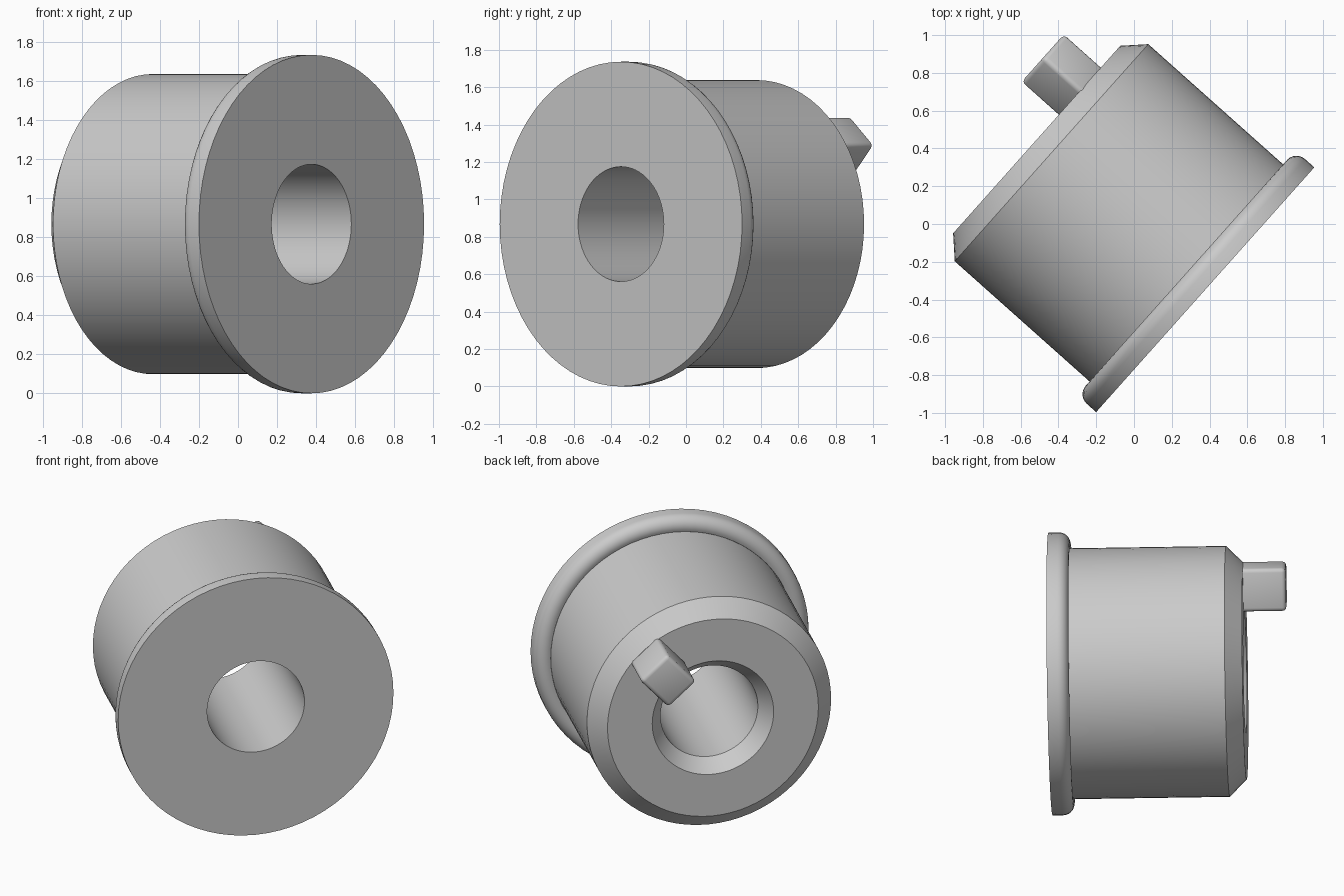
import bpy, bmesh, math
from mathutils import Matrix, Vector

if "Cube" in bpy.data.objects:
    bpy.data.objects.remove(bpy.data.objects["Cube"])

# Shared frame: local z runs along the bore from the flange face to the back, local y is up
back = Vector((-0.7465, 0.6655, 0)).normalized()
up = Vector((0, 0, 1))
side = up.cross(back)
FRAME = Matrix.Translation((0.377, -0.348, 0.868)) @ Matrix((side, up, back)).transposed().to_4x4()


def finish(name, bm, matrix):
    bmesh.ops.recalc_face_normals(bm, faces=bm.faces)
    mesh = bpy.data.meshes.new(name)
    bm.to_mesh(mesh)
    bm.free()
    obj = bpy.data.objects.new(name, mesh)
    bpy.context.collection.objects.link(obj)
    obj.matrix_world = matrix
    bpy.ops.object.select_all(action='DESELECT')
    obj.select_set(True)
    bpy.context.view_layer.objects.active = obj
    return obj


# Flanged bushing: closed (radius, depth) profile revolved about the bore axis
profile = [(0.307, 0.0), (0.868, 0.0)]
for i in range(9):                       # rounded rear edge of the flange
    a = math.radians(i * 115 / 8)
    profile.append((0.80 + 0.068 * math.cos(a), 0.066 + 0.068 * math.sin(a)))
profile += [(0.77, 0.125), (0.77, 1.09), (0.665, 1.195),   # barrel and outer chamfer
            (0.383, 1.195), (0.307, 1.095)]                # back face and bore chamfer

SIDES = 72
bm = bmesh.new()
rings = []
for s in range(SIDES):
    a = math.tau * (s + 0.0) / SIDES
    rings.append([bm.verts.new((r * math.cos(a), r * math.sin(a), d)) for r, d in profile])
n = len(profile)
for s in range(SIDES):
    p, q = rings[s], rings[(s + 1) % SIDES]
    for k in range(n):
        j = (k + 1) % n
        bm.faces.new((p[k], q[k], q[j], p[j]))
finish("flanged_bushing", bm, FRAME)
bpy.ops.object.shade_smooth_by_angle(angle=math.radians(25))

# Drive peg: rounded block on the back face, turned to point outward from the axis
bm = bmesh.new()
bmesh.ops.create_cube(bm, size=1)
bmesh.ops.scale(bm, vec=(0.27, 0.235, 0.293), verts=bm.verts)
bmesh.ops.bevel(bm, geom=bm.edges[:], offset=0.025, segments=3, profile=0.5, affect='EDGES')
place = Matrix.Translation((-0.343, 0.40, 1.3115)) @ Matrix.Rotation(math.radians(180 - 48), 4, 'Z')
# choose the horizontal side so the peg sits toward +x/+y
if side.x > 0:
    place = Matrix.Translation((0.343, 0.40, 1.3115)) @ Matrix.Rotation(math.radians(48), 4, 'Z')
finish("drive_peg", bm, FRAME @ place)
bpy.ops.object.shade_smooth_by_angle(angle=math.radians(35))
